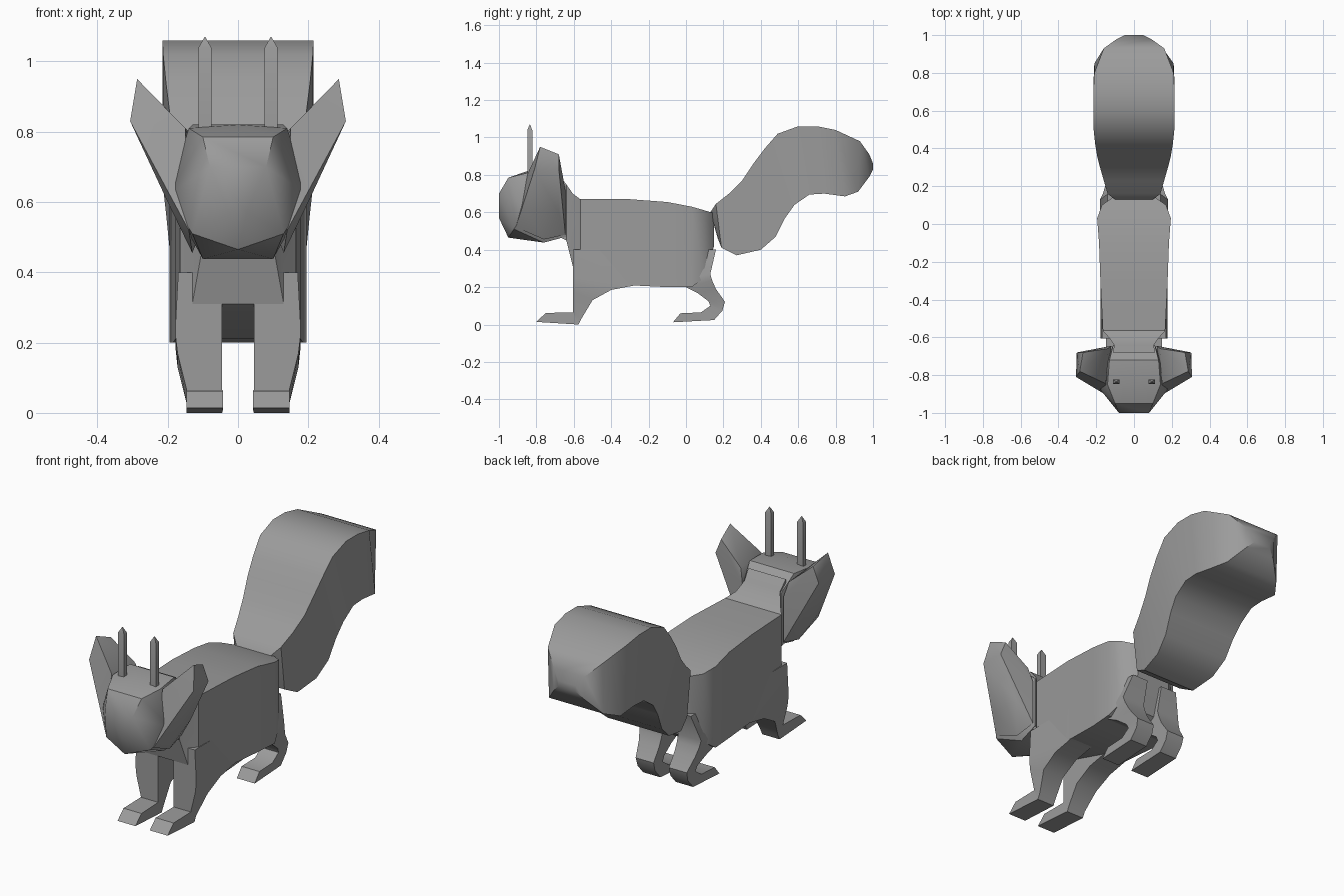
import bpy, bmesh, math

cube = bpy.data.objects.get("Cube")
if cube:
    bpy.data.objects.remove(cube, do_unlink=True)

# Single flat colour
fur = bpy.data.materials.new("grey_fur")
fur.use_nodes = True
fur.diffuse_color = (.33, .33, .33, 1)
fur.node_tree.nodes["Principled BSDF"].inputs["Base Color"].default_value = (.33, .33, .33, 1)


def finish(name, bm, mirror=False):
    """Turn a bmesh into a shaded object, optionally mirrored across x."""
    bmesh.ops.recalc_face_normals(bm, faces=bm.faces)
    mesh = bpy.data.meshes.new(name)
    bm.to_mesh(mesh)
    bm.free()
    mesh.materials.append(fur)
    obj = bpy.data.objects.new(name, mesh)
    bpy.context.collection.objects.link(obj)
    if mirror:
        obj.modifiers.new("mirror", 'MIRROR').use_mirror_merge = False
    bpy.ops.object.select_all(action='DESELECT')
    obj.select_set(True)
    bpy.context.view_layer.objects.active = obj
    bpy.ops.object.shade_smooth_by_angle(angle=math.radians(35))
    return obj


def loft(name, stations, mirror=False):
    """Join four-cornered sections: upper y, z, lower y, z, inner x, outer x."""
    bm = bmesh.new()
    rings = []
    for uy, uz, ly, lz, inner, outer in stations:
        corners = [(inner, uy, uz), (outer, uy, uz), (outer, ly, lz), (inner, ly, lz)]
        rings.append([bm.verts.new(c) for c in corners])
    for a, b in zip(rings, rings[1:]):
        for i in range(4):
            j = (i + 1) % 4
            bm.faces.new((a[i], a[j], b[j], b[i]))
    bm.faces.new(rings[0])
    bm.faces.new(rings[-1])
    return finish(name, bm, mirror)


def hull(name, points, symmetric=False):
    """Faceted solid around points: one centred form or a mirrored pair."""
    bm = bmesh.new()
    if symmetric:
        points = points + [(-x, y, z) for x, y, z in points if x > 0]
    verts = [bm.verts.new(p) for p in points]
    result = bmesh.ops.convex_hull(bm, input=verts)
    loose = [v for v in bm.verts if not v.link_faces]
    bmesh.ops.delete(bm, geom=loose, context='VERTS')
    return finish(name, bm, mirror=not symmetric)


# Body with neck: y, top, bottom, half width
body = [
    (-.68, .80, .47, .11), (-.64, .75, .45, .105), (-.605, .70, .31, .13),
    (-.565, .67, .29, .165), (-.30, .67, .21, .178), (-.10, .655, .20, .185),
    (.03, .63, .20, .195), (.10, .61, .25, .17), (.15, .595, .42, .10),
]
loft("body", [(y, top, y, low, -w, w) for y, top, low, w in body])

# Bushy tail: upper y, z, lower y, z, half width
tail = [
    (.13, .60, .17, .46, .10), (.16, .645, .19, .41, .14),
    (.23, .70, .27, .37, .16), (.30, .77, .40, .40, .18),
    (.36, .86, .48, .47, .195), (.42, .94, .53, .57, .205),
    (.49, 1.02, .58, .64, .213), (.60, 1.06, .66, .695, .215),
    (.70, 1.06, .74, .70, .215), (.80, 1.04, .85, .685, .21),
    (.93, .98, .92, .71, .16), (.98, .91, .98, .79, .09),
    (1, .86, 1, .83, .05),
]
loft("tail", [s[:4] + (-s[4], s[4]) for s in tail])

# Front legs and feet, from shoulder to toe
loft("front_leg", [
    (-.605, .40, -.27, .40, .045, .17), (-.605, .25, -.27, .21, .045, .178),
    (-.605, .22, -.40, .185, .045, .178), (-.605, .17, -.50, .13, .045, .172),
    (-.605, .07, -.56, .03, .045, .147), (-.605, .065, -.575, 0, .045, .147),
    (-.75, .062, -.80, .014, .042, .147),
], mirror=True)

# Hind legs and feet, from hip to toe
loft("hind_leg", [
    (-.15, .40, .16, .40, .045, .14), (-.15, .21, .13, .27, .045, .18),
    (0, .20, .14, .235, .045, .175), (.06, .17, .16, .19, .045, .165),
    (.12, .125, .208, .122, .045, .15), (.13, .10, .195, .075, .045, .147),
    (.08, .065, .15, .024, .045, .147), (-.03, .06, -.07, .012, .042, .147),
], mirror=True)

# Head with tapered muzzle
hull("head", [
    (0, -.85, .82), (.14, -.85, .81), (.10, -.95, .785), (.08, -1, .70),
    (.025, -1, .57), (0, -.95, .465), (.13, -.92, .51), (.10, -.76, .438),
    (.20, -.85, .62), (.11, -.64, .47), (.11, -.64, .74), (.13, -.72, .82),
], symmetric=True)

# Ears flaring out from the cheeks
hull("ear", [
    (.287, -.78, .95), (.27, -.68, .91), (.307, -.81, .83), (.303, -.68, .83),
    (.15, -.845, .81), (.14, -.66, .80), (.12, -.645, .72), (.12, -.645, .48),
    (.20, -.85, .60), (.14, -.91, .52), (.13, -.76, .455), (.20, -.68, .60),
])

# Slender pointed horns
bm = bmesh.new()
rings = []
for z, half_x, half_y in [(.78, .018, .013), (1.04, .018, .013), (1.07, .001, .001)]:
    signs = [(-1, -1), (1, -1), (1, 1), (-1, 1)]
    rings.append([bm.verts.new((.094 + i * half_x, -.835 + j * half_y, z)) for i, j in signs])
for a, b in zip(rings, rings[1:]):
    for i in range(4):
        bm.faces.new((a[i], a[i - 1], b[i - 1], b[i]))
bm.faces.new(rings[0])
bm.faces.new(rings[-1])
finish("horn", bm, mirror=True)
